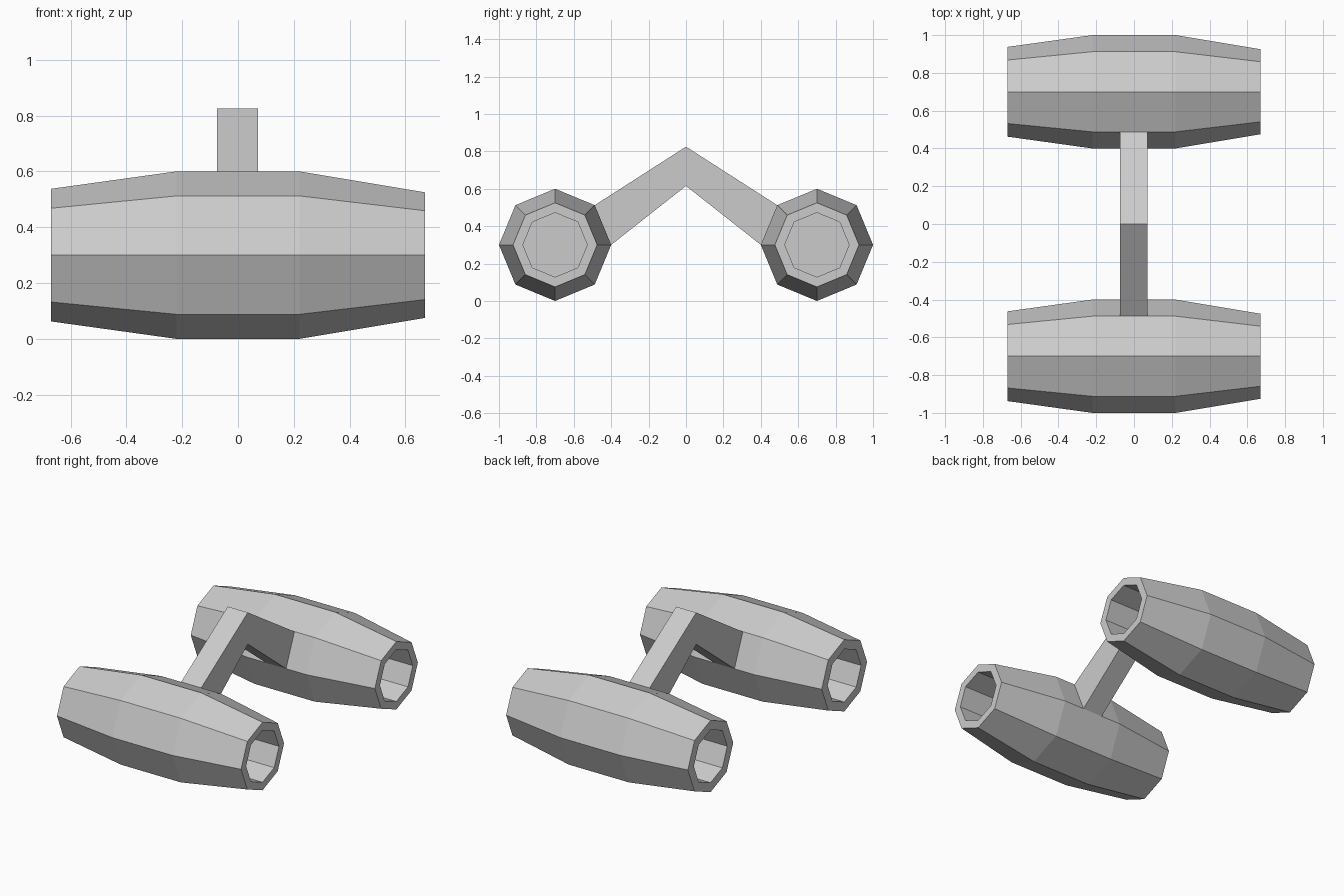
import bpy, bmesh
from math import cos, sin, pi

if "Cube" in bpy.data.objects:
    bpy.data.objects.remove(bpy.data.objects["Cube"])

SIDES = 8
BARREL_Y, BARREL_Z = 0.70, 0.30


def finish(bm, name):
    bmesh.ops.recalc_face_normals(bm, faces=bm.faces)
    mesh = bpy.data.meshes.new(name)
    bm.to_mesh(mesh)
    bm.free()
    obj = bpy.data.objects.new(name, mesh)
    bpy.context.collection.objects.link(obj)
    return obj


def barrel(name, y):
    # (x, radius): recess floor, rim, bulging body, rim, recess floor
    profile = [(-0.27, 0.175), (-0.67, 0.175), (-0.67, 0.2375), (-0.22, 0.30),
               (0.22, 0.30), (0.67, 0.225), (0.67, 0.172), (0.27, 0.172)]
    bm = bmesh.new()
    rings = []
    for x, r in profile:
        rings.append([bm.verts.new((x, y + r * cos(2 * pi * i / SIDES),
                                    BARREL_Z + r * sin(2 * pi * i / SIDES)))
                      for i in range(SIDES)])
    for a, b in zip(rings, rings[1:]):
        for i in range(SIDES):
            j = (i + 1) % SIDES
            bm.faces.new((a[i], a[j], b[j], b[i]))
    bm.faces.new(rings[0])
    bm.faces.new(rings[-1])
    return finish(bm, name)


def bridge(name):
    # Bent arm: cross-sections run from one barrel facet over the peak to the other
    stations = [(-0.488, 0.512, -0.40, 0.30),
                (0, 0.825, 0, 0.615),
                (0.488, 0.512, 0.40, 0.30)]
    x0, x1 = -0.075, 0.072
    bm = bmesh.new()
    loops = [[bm.verts.new(c) for c in ((x0, yt, zt), (x1, yt, zt),
                                        (x1, yb, zb), (x0, yb, zb))]
             for yt, zt, yb, zb in stations]
    for a, b in zip(loops, loops[1:]):
        for i in range(4):
            j = (i + 1) % 4
            bm.faces.new((a[i], a[j], b[j], b[i]))
    return finish(bm, name)


# Twin hollow-ended barrels
barrel("front_barrel", -BARREL_Y)
barrel("back_barrel", BARREL_Y)

# Connecting nose bridge
bridge("connecting_bridge")
